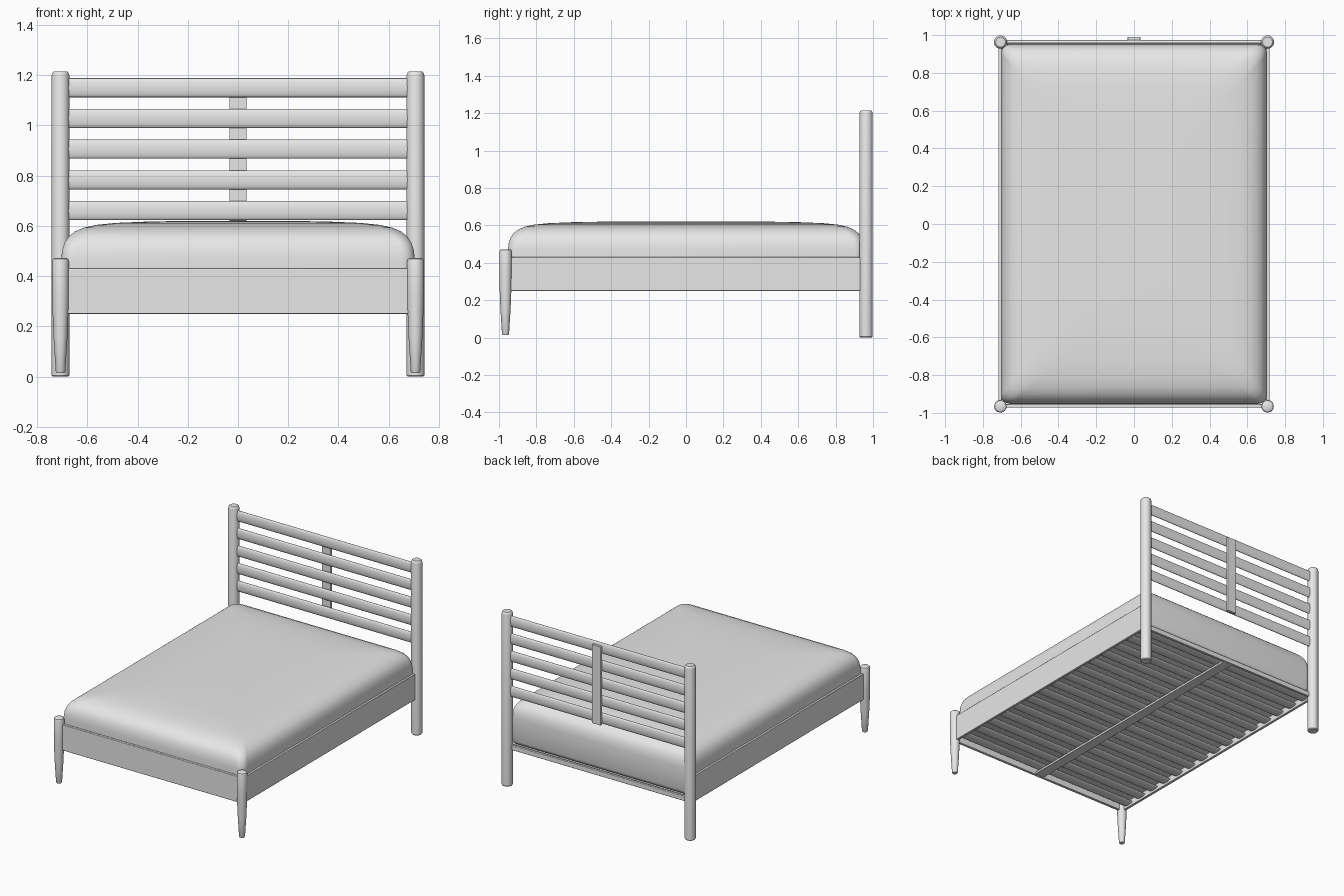
import bpy
import bmesh
import math

if "Cube" in bpy.data.objects:
    bpy.data.objects.remove(bpy.data.objects["Cube"], do_unlink=True)

# Single plain grey
grey = bpy.data.materials.new("plain grey")
grey.use_nodes = True
colour = (0.8, 0.8, 0.8, 1)
grey.diffuse_color = colour
grey.node_tree.nodes["Principled BSDF"].inputs["Base Color"].default_value = colour


def make_object(name, bm, location=(0, 0, 0), angle=35):
    """Turn a bmesh into a shaded, coloured object."""
    bmesh.ops.recalc_face_normals(bm, faces=bm.faces)
    mesh = bpy.data.meshes.new(name)
    bm.to_mesh(mesh)
    bm.free()
    mesh.materials.append(grey)
    obj = bpy.data.objects.new(name, mesh)
    obj.location = location
    bpy.context.collection.objects.link(obj)
    bpy.ops.object.select_all(action="DESELECT")
    obj.select_set(True)
    bpy.context.view_layer.objects.active = obj
    bpy.ops.object.shade_smooth_by_angle(angle=math.radians(angle))
    return obj


def loft(name, rings, location=(0, 0, 0), angle=35):
    """Skin a list of closed rings and cap both ends."""
    bm = bmesh.new()
    loops = [[bm.verts.new(p) for p in ring] for ring in rings]
    n = len(loops[0])
    for low, high in zip(loops, loops[1:]):
        for i in range(n):
            j = (i + 1) % n
            bm.faces.new((low[i], low[j], high[j], high[i]))
    bm.faces.new(loops[0][::-1])
    bm.faces.new(loops[-1])
    return make_object(name, bm, location, angle)


def turned(name, profile, location, sides=32):
    """Turn a (radius, height) profile around z."""
    turns = [math.tau * i / sides for i in range(sides)]
    rings = [[(r * math.cos(a), r * math.sin(a), z) for a in turns] for r, z in profile]
    return loft(name, rings, location)


def oval_bar(name, length, half_y, half_z, location, sides=24):
    """Oval bar running across the bed."""
    turns = [math.tau * i / sides for i in range(sides)]
    rings = [[(x, half_y * math.cos(a), half_z * math.sin(a)) for a in turns]
             for x in (-length / 2, length / 2)]
    return loft(name, rings, location, 50)


def board(name, low, high, bevel=0.003):
    """Box between two corners with eased edges."""
    bm = bmesh.new()
    bmesh.ops.create_cube(bm, size=1)
    for v in bm.verts:
        v.co = [a if c < 0 else b for c, a, b in zip(v.co, low, high)]
    obj = make_object(name, bm)
    mod = obj.modifiers.new("eased edges", "BEVEL")
    mod.width = bevel
    mod.segments = 2
    return obj


def rounded_rectangle(half_x, half_y, radius, z, steps=8):
    points = []
    for k, (sx, sy) in enumerate(((1, 1), (-1, 1), (-1, -1), (1, -1))):
        for i in range(steps + 1):
            a = (k + i / steps) * math.pi / 2
            points.append((sx * (half_x - radius) + radius * math.cos(a),
                           sy * (half_y - radius) + radius * math.sin(a), z))
    return points


# Tall head posts and tapered foot legs
for side, sx in (("right", -1), ("left", 1)):
    turned("head_post_" + side,
           [(0.031, 0), (0.035, 0.005), (0.035, 1.2), (0.032, 1.21), (0.026, 1.215)],
           (sx * 0.707, 0.963, 0))
    turned("foot_leg_" + side,
           [(0.016, 0.014), (0.019, 0.02), (0.027, 0.15), (0.032, 0.27),
            (0.033, 0.33), (0.033, 0.46), (0.03, 0.468), (0.024, 0.472)],
           (sx * 0.707, -0.965, 0))
    # Side rails
    x_in, x_out = sorted((sx * 0.7, sx * 0.718))
    board("side_rail_" + side, (x_in, -0.965, 0.25), (x_out, 0.96, 0.43))

# Foot rail and low head rail
board("foot_rail", (-0.7, -0.972, 0.25), (0.7, -0.953, 0.43))
board("head_rail", (-0.7, 0.945, 0.25), (0.7, 0.963, 0.285))

# Headboard slats and their rear brace
for i in range(5):
    oval_bar(f"headboard_slat_{i + 1}", 1.4, 0.012, 0.038,
             (0, 0.963, 0.661 + i * 0.1223))
board("headboard_brace", (-0.034, 0.973, 0.62), (0.034, 0.99, 1.17), 0.002)

# Sprung base slats and centre beam
slat_count = 15
for i in range(slat_count):
    y = -0.89 + 1.78 * i / (slat_count - 1)
    oval_bar(f"base_slat_{i + 1}", 1.41, 0.038, 0.01, (0, y, 0.275))
board("centre_beam", (-0.035, -0.955, 0.252), (0.035, 0.95, 0.268), 0.002)

# Mattress: stacked outlines of (inset, height), crowned on top
layers = [(0.03, 0.282), (0.008, 0.292), (0, 0.315), (0, 0.47), (0.004, 0.505),
          (0.014, 0.535), (0.03, 0.558), (0.055, 0.578), (0.09, 0.593),
          (0.14, 0.604), (0.22, 0.612), (0.34, 0.617), (0.5, 0.62)]
loft("mattress",
     [rounded_rectangle(0.704 - d, 0.952 - d, 0.05 + d * 0.15, z) for d, z in layers],
     angle=60)
